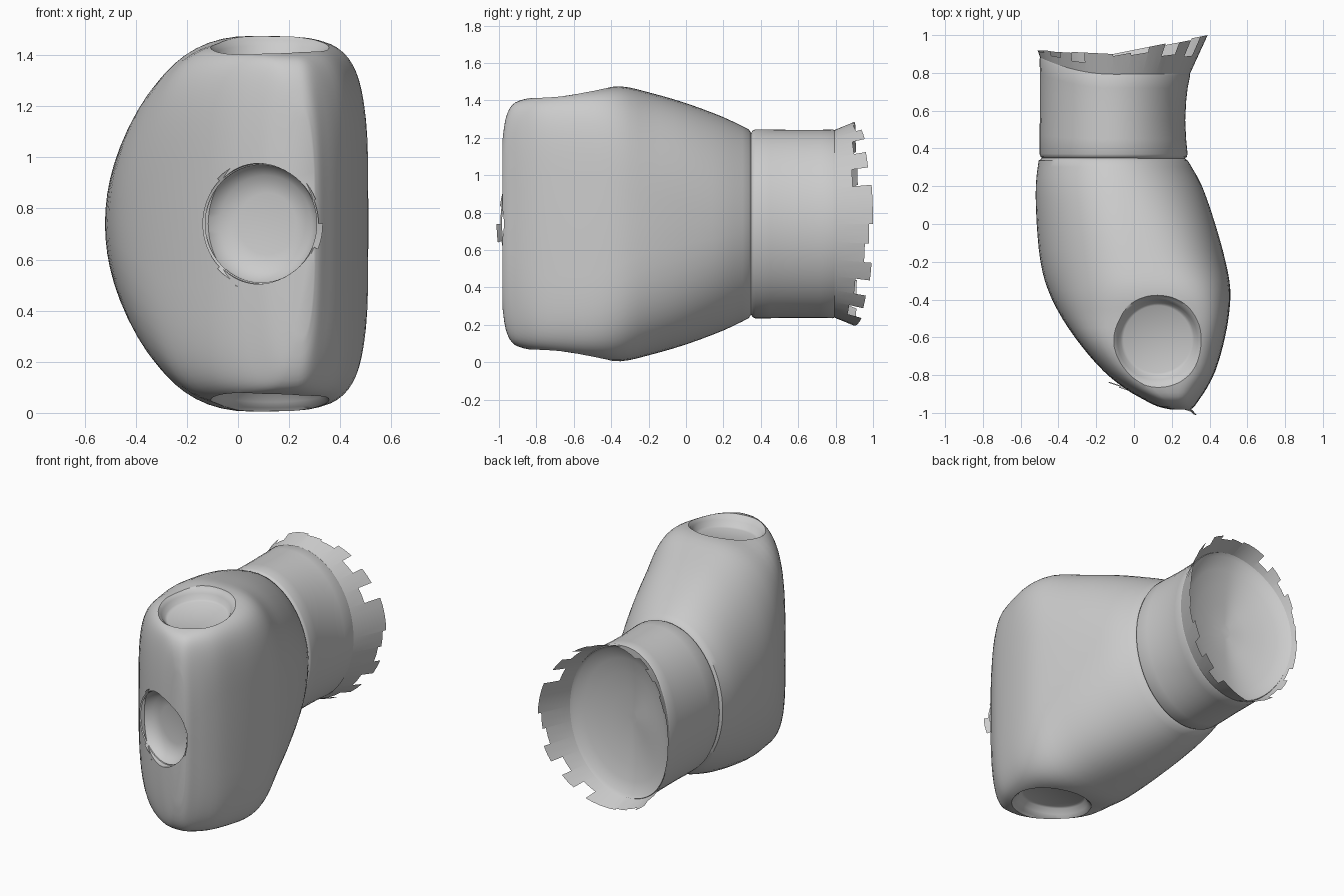
import bpy, bmesh, math, random
from mathutils import Vector

if "Cube" in bpy.data.objects:
    bpy.data.objects.remove(bpy.data.objects["Cube"])

random.seed(4)
ZC = 0.74
SEG = 64


def make_object(name, bm, angle=40, recalc=True):
    if recalc:
        bmesh.ops.recalc_face_normals(bm, faces=bm.faces[:])
    me = bpy.data.meshes.new(name)
    bm.to_mesh(me)
    bm.free()
    ob = bpy.data.objects.new(name, me)
    bpy.context.collection.objects.link(ob)
    smooth(ob, angle)
    return ob


def smooth(ob, angle=40):
    bpy.ops.object.select_all(action='DESELECT')
    ob.select_set(True)
    bpy.context.view_layer.objects.active = ob
    bpy.ops.object.shade_smooth_by_angle(angle=math.radians(angle))


def loft(name, rings, angle=40):
    bm = bmesh.new()
    vs = [[bm.verts.new(p) for p in r] for r in rings]
    for a, b in zip(vs, vs[1:]):
        n = len(a)
        for i in range(n):
            bm.faces.new((a[i], a[(i + 1) % n], b[(i + 1) % n], b[i]))
    bm.faces.new(vs[0])
    bm.faces.new(vs[-1])
    return make_object(name, bm, angle)


def spow(v, e):
    return math.copysign(abs(v) ** e, v)


def angles():
    return [2 * math.pi * i / SEG for i in range(SEG)]


def catmull(rows, steps):
    out = [rows[0]]
    for i in range(len(rows) - 1):
        p = [rows[max(0, min(len(rows) - 1, i + k))] for k in (-1, 0, 1, 2)]
        for j in range(1, steps + 1):
            t = j / steps
            out.append(tuple(0.5 * (2 * b + (c - a) * t + (2 * a - 5 * b + 4 * c - d) * t * t
                                    + (3 * b - a - 3 * c + d) * t ** 3) for a, b, c, d in zip(*p)))
    return out


# Main body: y, left x, right x, top z, apex x, left and right roundness
stations = [
    (0.335, -0.505, 0.285, 1.245, -0.11, 2.0, 2.0),
    (0.20, -0.52, 0.36, 1.31, -0.09, 2.0, 2.2),
    (0.00, -0.515, 0.43, 1.385, -0.05, 2.0, 2.6),
    (-0.20, -0.495, 0.485, 1.443, 0.01, 2.1, 3.0),
    (-0.35, -0.455, 0.51, 1.475, 0.06, 2.3, 3.8),
    (-0.50, -0.38, 0.50, 1.46, 0.11, 3.0, 4.8),
    (-0.65, -0.275, 0.47, 1.442, 0.13, 4.2, 5.0),
    (-0.78, -0.16, 0.43, 1.422, 0.15, 4.5, 5.0),
    (-0.87, -0.05, 0.385, 1.405, 0.17, 4.0, 4.0),
    (-0.93, 0.05, 0.345, 1.375, 0.20, 3.2, 3.2),
    (-0.965, 0.12, 0.32, 1.30, 0.22, 2.8, 2.8),
    (-0.982, 0.19, 0.30, 1.18, 0.245, 2.5, 2.5)]
rings = []
for y, xl, xr, zt, xa, nl, nr in [(0.355, -0.48, 0.26, 1.215, -0.11, 2, 2)] + catmull(stations, 3):
    ring = []
    for t in angles():
        c, s = math.cos(t), math.sin(t)
        w, n = (xr - xa, nr) if c >= 0 else (xa - xl, nl)
        ring.append((xa + w * spow(c, 2 / n), y, ZC + (zt - ZC) * spow(s, 2 / n)))
    rings.append(ring)
body = loft("main_body", rings)


# Recessed round sockets: top, bottom and front
def socket(center, normal, profile):
    q = Vector(normal).to_track_quat('Z', 'Y')
    cut = loft("socket_cutter", [[Vector(center) + q @ Vector((r * math.cos(t), r * math.sin(t), h))
                                  for t in angles()] for r, h in profile])
    bpy.context.view_layer.objects.active = body
    m = body.modifiers.new("socket", 'BOOLEAN')
    m.operation, m.solver, m.object = 'DIFFERENCE', 'EXACT', cut
    bpy.ops.object.modifier_apply(modifier=m.name)
    bpy.data.objects.remove(cut, do_unlink=True)


dish = [(0.18, -0.07), (0.195, -0.062), (0.212, -0.03), (0.23, -0.01),
        (0.245, 0.0), (0.26, 0.03), (0.26, 0.3)]
for s in (1, -1):
    socket((0.125, -0.62, ZC + s * 0.697), (0, -0.145, s), dish)
front_center, front_normal = Vector((0.09, -0.91, ZC)), Vector((-0.32, -0.95, 0))
socket(front_center, front_normal,
       [(0.12, -0.075), (0.19, -0.06), (0.225, -0.02), (0.235, 0.0), (0.24, 0.2)])
smooth(body)


# Neck collar with a saddle-shaped rear rim and a shallow dish closing it
def neck_point(t, y, scale=1.0, to_rim=False, depth=0.0):
    c, s = math.cos(t), math.sin(t)
    lift = 0.09 * max(0, -c) ** 2 * scale
    f = min(1, max(0, (y - 0.36) / 0.44))
    right = 0.285 - 0.06 * f + 0.075 * f * f
    w = right + 0.11 if c > 0 else 0.39
    yy = y + (lift if to_rim else lift * f) - depth
    return (-0.11 + w * scale * c, yy, ZC + 0.505 * scale * s)


neck = [[neck_point(t, y, k) for t in angles()] for y, k in
        [(0.345, 0.95), (0.355, 0.985), (0.37, 1.0), (0.45, 1.0), (0.55, 0.995),
         (0.65, 0.995), (0.72, 0.995), (0.785, 1.0), (0.8, 0.985)]]
neck += [[neck_point(t, 0.8, k, True, d) for t in angles()] for k, d in
         [(0.95, 0.015), (0.8, 0.04), (0.6, 0.06), (0.35, 0.075), (0.1, 0.08)]]
loft("neck_collar", neck)


# Torn frills: strips of quads whose length changes every few segments
def frill(name, base, tip, lengths, run):
    bm = bmesh.new()
    ts = angles() + [2 * math.pi]
    for i in range(SEG):
        k = lengths[(i // run) % len(lengths)]
        pts = []
        for t in ts[i:i + 2]:
            a, b = Vector(base(t)), Vector(tip(t))
            pts.append((a, a.lerp(b, k)))
        (a0, b0), (a1, b1) = pts
        bm.faces.new([bm.verts.new(p) for p in (a0, b0, b1, a1)])
    bmesh.ops.remove_doubles(bm, verts=bm.verts[:], dist=0.0005)
    make_object(name, bm, recalc=False)


def rear_tip(t):
    c, s = math.cos(t), math.sin(t)
    x, y, z = neck_point(t, 0.8, 1.0, True)
    return (x + 0.08 * max(0, c) + 0.01 * c, (0.9 + 0.1 * c) if c > 0 else 0.9 + 0.02 * abs(c),
            z + 0.04 * s)


frill("rear_torn_frill", lambda t: neck_point(t, 0.79, 0.99, True), rear_tip,
      [1.0, 1.0, 0.5, 0.95, 0.6, 1.0, 0.8, 0.9], 2)

fq = front_normal.to_track_quat('Z', 'Y')


def front_ring(r, h):
    return lambda t: front_center + fq @ Vector((r * math.cos(t), r * math.sin(t), h))


frill("front_torn_frill", front_ring(0.23, 0.0), front_ring(0.262, 0.02),
      [random.choice((0.3, 0.6, 1.0)) for _ in range(16)], 4)
